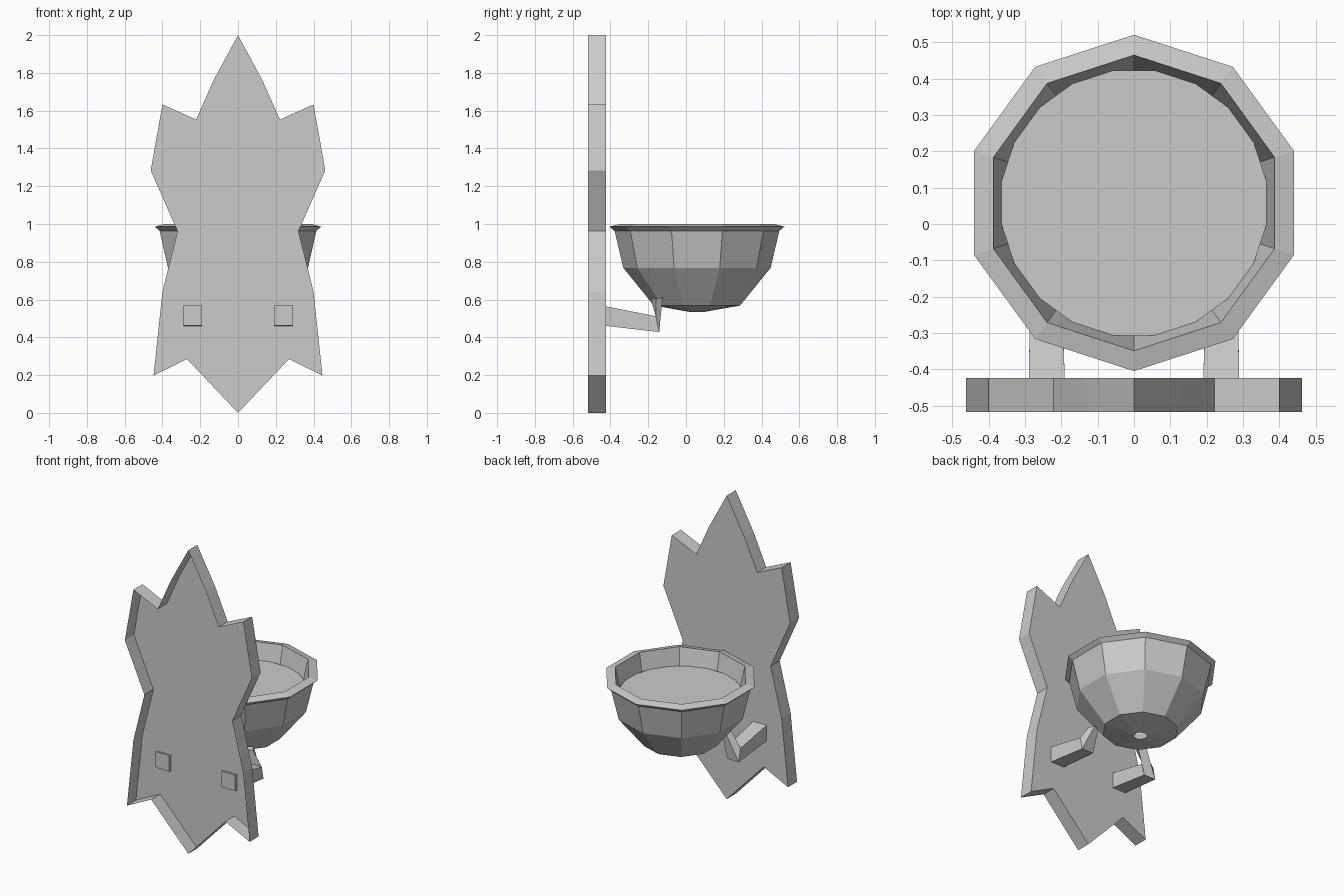
import bpy, bmesh, math

if "Cube" in bpy.data.objects:
    bpy.data.objects.remove(bpy.data.objects["Cube"])

grey = bpy.data.materials.new("stone grey")
grey.diffuse_color = (0.6, 0.6, 0.6, 1)
grey.use_nodes = True
grey.node_tree.nodes["Principled BSDF"].inputs["Base Color"].default_value = grey.diffuse_color


def make(name, verts, faces):
    me = bpy.data.meshes.new(name)
    me.from_pydata(verts, [], faces)
    bm = bmesh.new()
    bm.from_mesh(me)
    bmesh.ops.recalc_face_normals(bm, faces=bm.faces)
    bm.to_mesh(me)
    bm.free()
    me.materials.append(grey)
    ob = bpy.data.objects.new(name, me)
    bpy.context.collection.objects.link(ob)
    return ob


def loft(name, rings, caps=(True, True)):
    """Bridge equal-sized rings and optionally cap the first and last."""
    n, m = len(rings[0]), len(rings)
    verts = [v for r in rings for v in r]
    faces = []
    for k in range(m - 1):
        a, b = k * n, (k + 1) * n
        faces += [(a + i, a + (i + 1) % n, b + (i + 1) % n, b + i) for i in range(n)]
    if caps[0]:
        faces.append(tuple(range(n)))
    if caps[1]:
        faces.append(tuple(range((m - 1) * n, m * n)))
    return make(name, verts, faces)


def box_ring(x0, x1, low, high):
    (ya, za), (yb, zb) = low, high
    return [(x0, ya, za), (x1, ya, za), (x1, yb, zb), (x0, yb, zb)]


def decagon(r, z, turn=0.0):
    return [(r * math.cos(math.pi / 2 + turn + i * math.pi / 5),
             0.058 + r * math.sin(math.pi / 2 + turn + i * math.pi / 5), z)
            for i in range(10)]


# Leaf-shaped wall plate: a back sheet with an edge band, open at the front
half = [(0.13, 1.76), (0.222, 1.553), (0.4, 1.633), (0.462, 1.283), (0.32, 0.962),
        (0.4, 0.64), (0.447, 0.198), (0.27, 0.285)]
outline = [(0, 2.0)] + half + [(0, 0.0)] + [(-x, z) for x, z in reversed(half)]
loft("wall_plate", [[(x, y, z) for x, z in outline] for y in (-0.518, -0.424)],
     caps=(False, True))

# Bent arms: through the sheet, then up, inward and turned towards the bowl
for s, side in ((-1, "left"), (1, "right")):
    tip = [(s * 0.154, -0.15, 0.608), (s * 0.2, -0.124, 0.61),
           (s * 0.222, -0.16, 0.606), (s * 0.175, -0.187, 0.604)]
    loft(side + "_arm", [
        box_ring(s * 0.19, s * 0.29, (-0.445, 0.463), (-0.445, 0.568)),
        box_ring(s * 0.2, s * 0.285, (-0.142, 0.428), (-0.16, 0.512)),
        tip,
    ])

# Ten-sided bowl with flared rim, inner wall and drain hole
profile = [(0.04, 0.535), (0.228, 0.568), (0.39, 0.768), (0.436, 0.963), (0.463, 0.986),
           (0.407, 1.0), (0.36, 0.785)]
loft("bowl", [decagon(r, z) for r, z in profile], caps=(False, False))

# Water surface, its corners buried in the bowl wall
make("water", decagon(0.384, 0.89, math.pi / 10), [tuple(range(10))])
